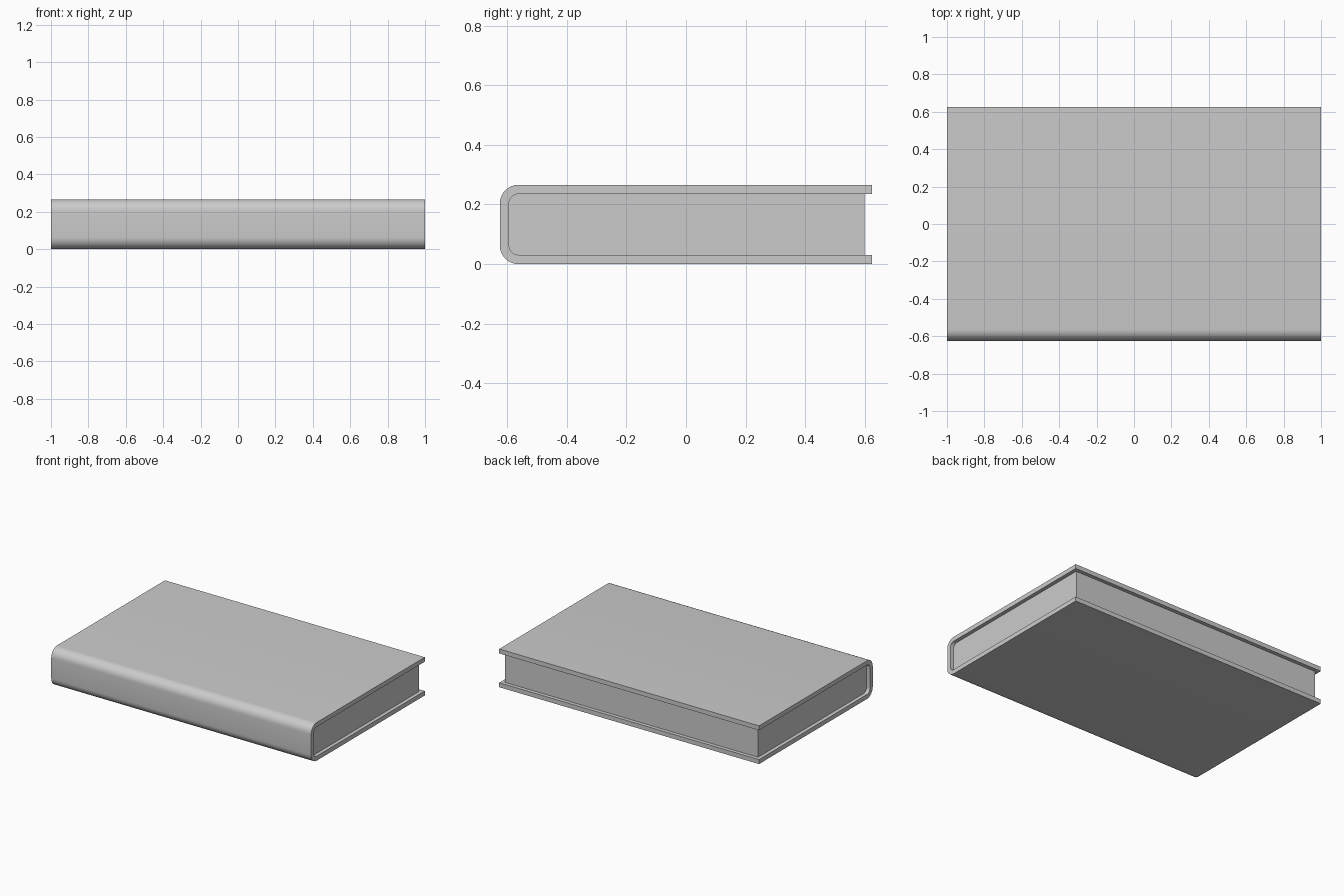
import bpy
import math

if "Cube" in bpy.data.objects:
    bpy.data.objects.remove(bpy.data.objects["Cube"])

HALF_Y, HEIGHT, BOARD = 0.625, 0.266, 0.031   # cover depth, height, thickness
RADIUS, SEGMENTS, INSET = 0.062, 8, 0.026     # spine rounding, page inset


def spine_path(offset, back):
    """(y, z) path: top back edge, round the spine, bottom back edge."""
    r = RADIUS - offset
    cy = -HALF_Y + RADIUS
    pts = [(back, HEIGHT - offset)]
    for cz, start in ((HEIGHT - RADIUS, 90), (RADIUS, 180)):
        for i in range(SEGMENTS + 1):
            a = math.radians(start + 90 * i / SEGMENTS)
            pts.append((cy + r * math.cos(a), cz + r * math.sin(a)))
    pts.append((back, offset))
    return pts


def extrude_x(name, profile, half_x):
    n = len(profile)
    verts = [(x, y, z) for x in (half_x, -half_x) for y, z in profile]
    faces = [(i, i + n, (i + 1) % n + n, (i + 1) % n) for i in range(n)]
    faces += [tuple(range(n)), tuple(range(2 * n - 1, n - 1, -1))]
    mesh = bpy.data.meshes.new(name)
    mesh.from_pydata(verts, [], faces)
    mesh.update()
    obj = bpy.data.objects.new(name, mesh)
    bpy.context.collection.objects.link(obj)
    bpy.ops.object.select_all(action='DESELECT')
    obj.select_set(True)
    bpy.context.view_layer.objects.active = obj
    bpy.ops.object.shade_smooth_by_angle(angle=math.radians(30))
    return obj


# Wrap-around cover: outer path joined to the reversed inner path
extrude_x("book_cover", spine_path(0, HALF_Y) + spine_path(BOARD, HALF_Y)[::-1], 1.0)

# Page block, rounded at the spine and set back from the cover edges
extrude_x("page_block", spine_path(BOARD, HALF_Y - INSET), 1.0 - INSET)
